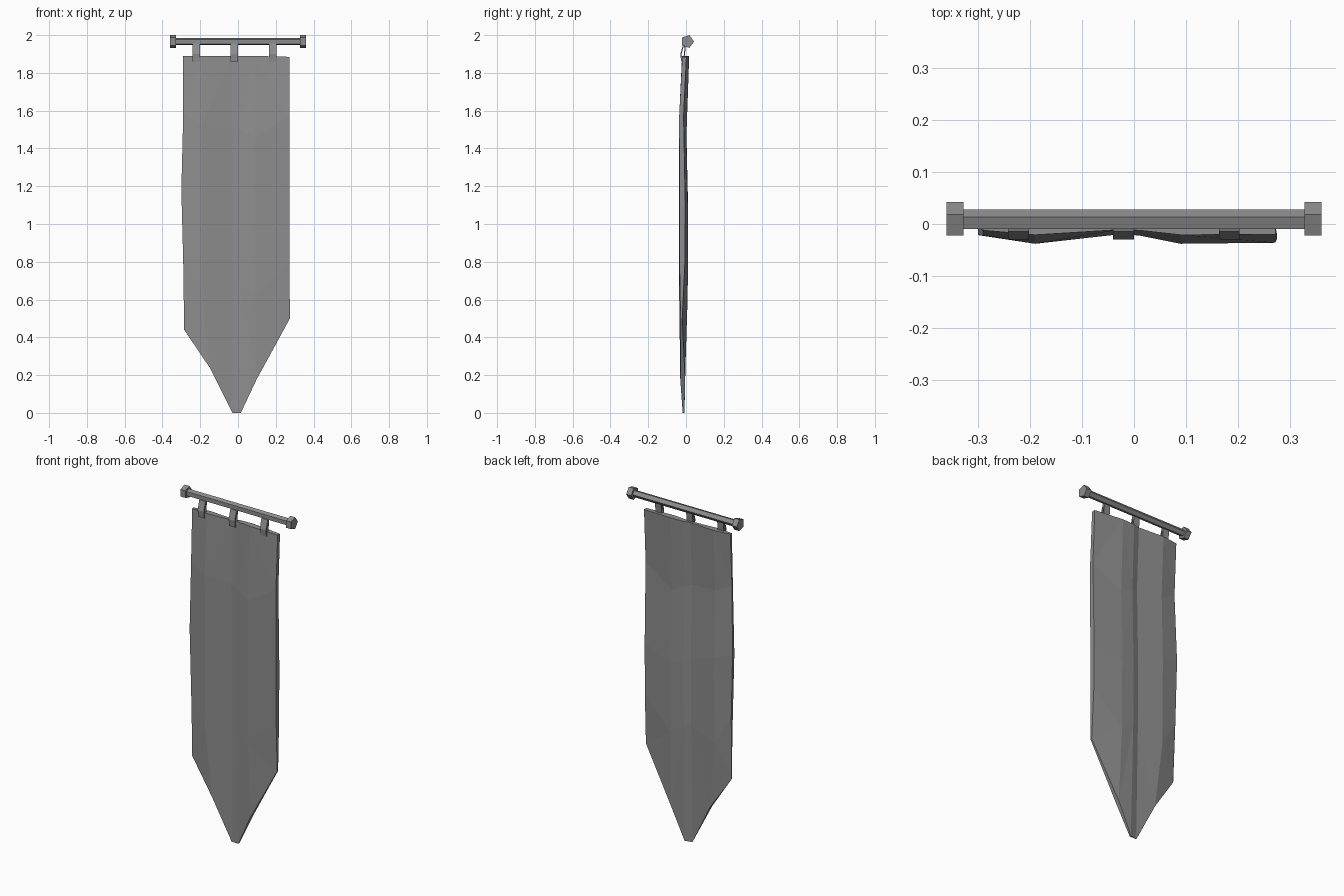
import bpy
import bmesh
from math import cos, sin, tau

cube = bpy.data.objects.get("Cube")
if cube:
    bpy.data.objects.remove(cube, do_unlink=True)

grey = bpy.data.materials.new("plain grey")
grey.use_nodes = True
grey.diffuse_color = (0.27, 0.27, 0.27, 1)
grey.node_tree.nodes["Principled BSDF"].inputs["Base Color"].default_value = grey.diffuse_color

POLE_Y, POLE_Z = 0.007, 1.966


def finish(name, bm):
    """Turn a bmesh into a flat shaded grey object."""
    bmesh.ops.recalc_face_normals(bm, faces=bm.faces)
    mesh = bpy.data.meshes.new(name)
    bm.to_mesh(mesh)
    bm.free()
    mesh.materials.append(grey)
    obj = bpy.data.objects.new(name, mesh)
    bpy.context.scene.collection.objects.link(obj)
    return obj


def extrude_x(name, profile, x0, x1):
    """Prism along x from a closed (y, z) profile."""
    bm = bmesh.new()
    ends = [[bm.verts.new((x, y, z)) for y, z in profile] for x in (x0, x1)]
    bm.faces.new(ends[0])
    bm.faces.new(ends[1])
    n = len(profile)
    for i in range(n):
        j = (i + 1) % n
        bm.faces.new((ends[0][i], ends[0][j], ends[1][j], ends[1][i]))
    return finish(name, bm)


def pentagon(radius):
    return [(POLE_Y + radius * cos(tau * i / 5), POLE_Z + radius * sin(tau * i / 5))
            for i in range(5)]


# Pole with a wider cap at each end
extrude_x("pole", pentagon(0.0205), -0.34, 0.34)
for side, sign in (("left", 1), ("right", -1)):
    extrude_x(side + "_pole_cap", pentagon(0.0355), sign * 0.328, sign * 0.36)

# Hanging tabs: front strip over the cloth, folded at the pole, back strip behind
tab = [(-0.026, 1.86), (-0.03, 1.90), (-0.014, 1.955), (0.0, 1.96),
       (-0.002, 1.93), (-0.008, 1.88), (-0.013, 1.88), (-0.008, 1.93),
       (-0.012, 1.942), (-0.023, 1.90), (-0.02, 1.86)]
for name, x in (("right", -0.222), ("middle", -0.02), ("left", 0.183)):
    extrude_x(name + "_tab", tab, x - 0.02, x + 0.02)

# Cloth: columns of folds, rows running down to the pointed hem
columns = [-0.29, -0.19, -0.03, 0.01, 0.09, 0.272]
hem = [-0.285, -0.15, -0.03, 0.015, 0.10, 0.275]
heights = [
    [1.89, 1.89, 1.89, 1.89, 1.89, 1.885],
    [1.58, 1.53, 1.52, 1.50, 1.46, 1.57],
    [1.18, 1.14, 1.08, 1.06, 1.03, 1.10],
    [0.80, 0.64, 0.69, 0.68, 0.62, 0.80],
    [0.44, 0.24, 0.0, 0.0, 0.18, 0.50],
]
front_fold = [-0.022, -0.038, -0.02, -0.022, -0.038, -0.036]
back_fold = [-0.012, 0.002, -0.01, 0.0, 0.003, -0.012]
front_depth = [0.55, 1.0, 0.97, 0.95, 0.8]
back_shift = [0.014, -0.001, 0.008, 0.006, -0.008]


def cloth_sheet(bm, is_back):
    grid = []
    for r, row in enumerate(heights):
        xs = hem if r == len(heights) - 1 else columns
        line = []
        for c, z in enumerate(row):
            if is_back:
                y = back_fold[c] + back_shift[r]
            else:
                y = front_fold[c] * front_depth[r]
            # the side edges bow out a little on the right
            bow = -0.01 if c == 0 and r == 2 else 0
            line.append(bm.verts.new((xs[c] + bow, y, z)))
        grid.append(line)
    for a, b in zip(grid, grid[1:]):
        for c in range(len(a) - 1):
            bm.faces.new((a[c], a[c + 1], b[c + 1], b[c]))
    # outline loop: top, left edge, hem, right edge
    return (grid[0] + [g[-1] for g in grid[1:-1]] + grid[-1][::-1]
            + [g[0] for g in grid[-2:0:-1]])


bm = bmesh.new()
front, back = cloth_sheet(bm, False), cloth_sheet(bm, True)
for i in range(len(front)):
    j = (i + 1) % len(front)
    bm.faces.new((front[i], front[j], back[j], back[i]))
bmesh.ops.triangulate(bm, faces=bm.faces)
finish("banner_cloth", bm)
